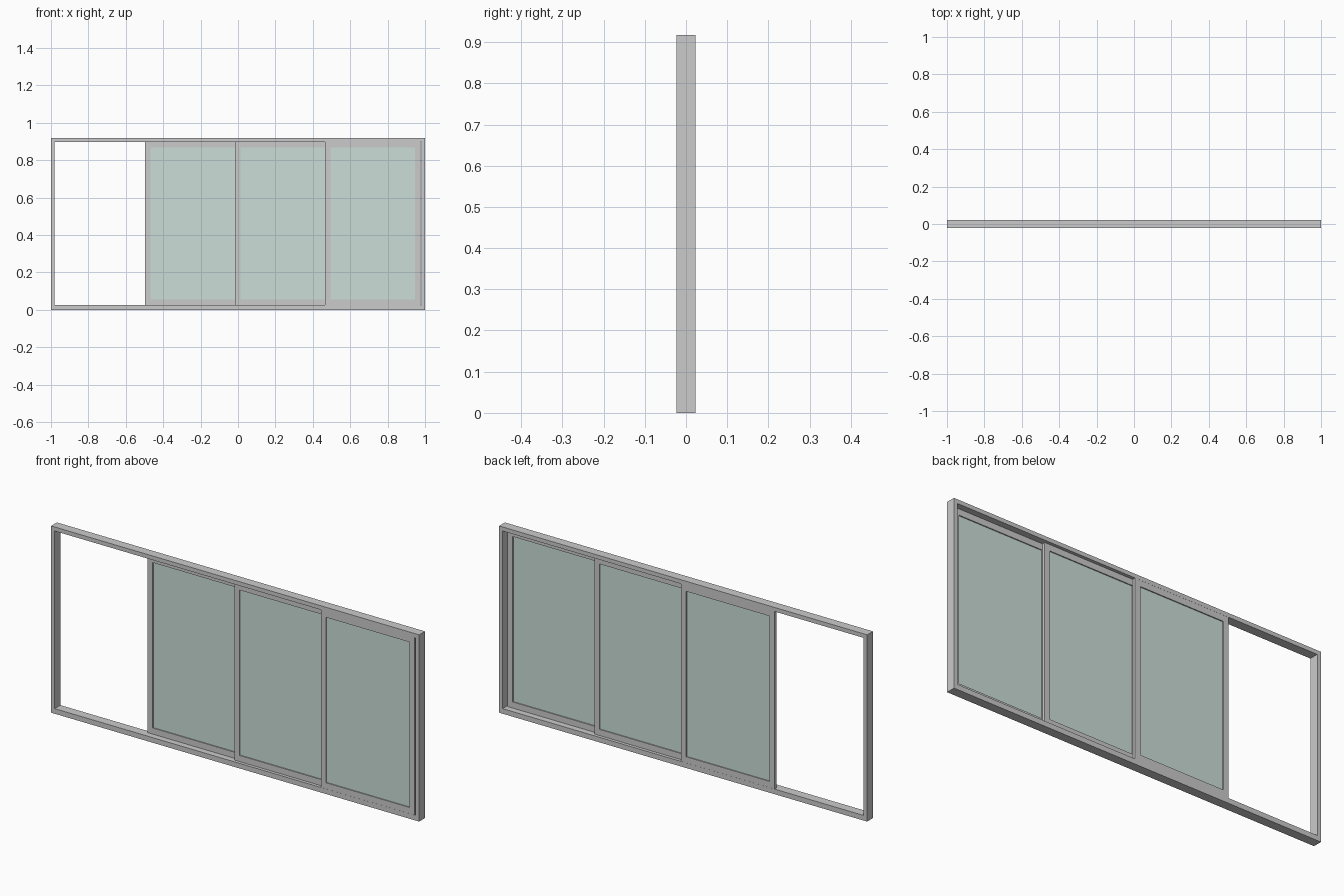
import bpy

if "Cube" in bpy.data.objects:
    bpy.data.objects.remove(bpy.data.objects["Cube"])

H, D = 0.917, 0.045          # overall height and depth
SILL, HEAD, JAMB = 0.025, 0.02, 0.02
STILE, TRACK = 0.028, 0.014  # sash profile width and thickness

glass_mat = bpy.data.materials.new("glass_tint")
glass_mat.diffuse_color = (0.60, 0.73, 0.68, 1)
glass_mat.use_nodes = True
glass_mat.node_tree.nodes["Principled BSDF"].inputs["Base Color"].default_value = glass_mat.diffuse_color


def box(name, x0, x1, y0, y1, z0, z1, mat=None):
    bpy.ops.mesh.primitive_cube_add(
        size=1, location=((x0 + x1) / 2, (y0 + y1) / 2, (z0 + z1) / 2))
    ob = bpy.context.object
    ob.name = name
    ob.scale = (x1 - x0, y1 - y0, z1 - z0)
    bpy.ops.object.transform_apply(location=False, rotation=False, scale=True)
    if mat:
        ob.data.materials.append(mat)
    return ob


# Outer frame
h = D / 2
box("sill", -1, 1, -h, h, 0, SILL)
box("header", -1, 1, -h, h, H - HEAD, H)
box("left_jamb", -1, -1 + JAMB, -h, h, SILL, H - HEAD)
box("right_jamb", 1 - JAMB, 1, -h, h, SILL, H - HEAD)


# Sliding sash: two stiles, two rails and a pane
def sash(name, x0, x1, y):
    y0, y1 = y - TRACK / 2, y + TRACK / 2
    z0, z1 = SILL, H - HEAD
    box(name + "_left_stile", x0, x0 + STILE, y0, y1, z0, z1)
    box(name + "_right_stile", x1 - STILE, x1, y0, y1, z0, z1)
    xa, xb = x0 + STILE, x1 - STILE
    box(name + "_bottom_rail", xa, xb, y0, y1, z0, z0 + 0.03)
    box(name + "_top_rail", xa, xb, y0, y1, z1 - 0.03, z1)
    box(name + "_glass", xa, xb, y - 0.002, y + 0.002,
        z0 + 0.03, z1 - 0.03, glass_mat)


# Three sashes on back, middle and front tracks
sash("back_sash", -0.497, 0.012, 0.015)
sash("middle_sash", -0.015, 0.493, 0.0)
sash("front_sash", 0.466, 0.975, -0.015)
